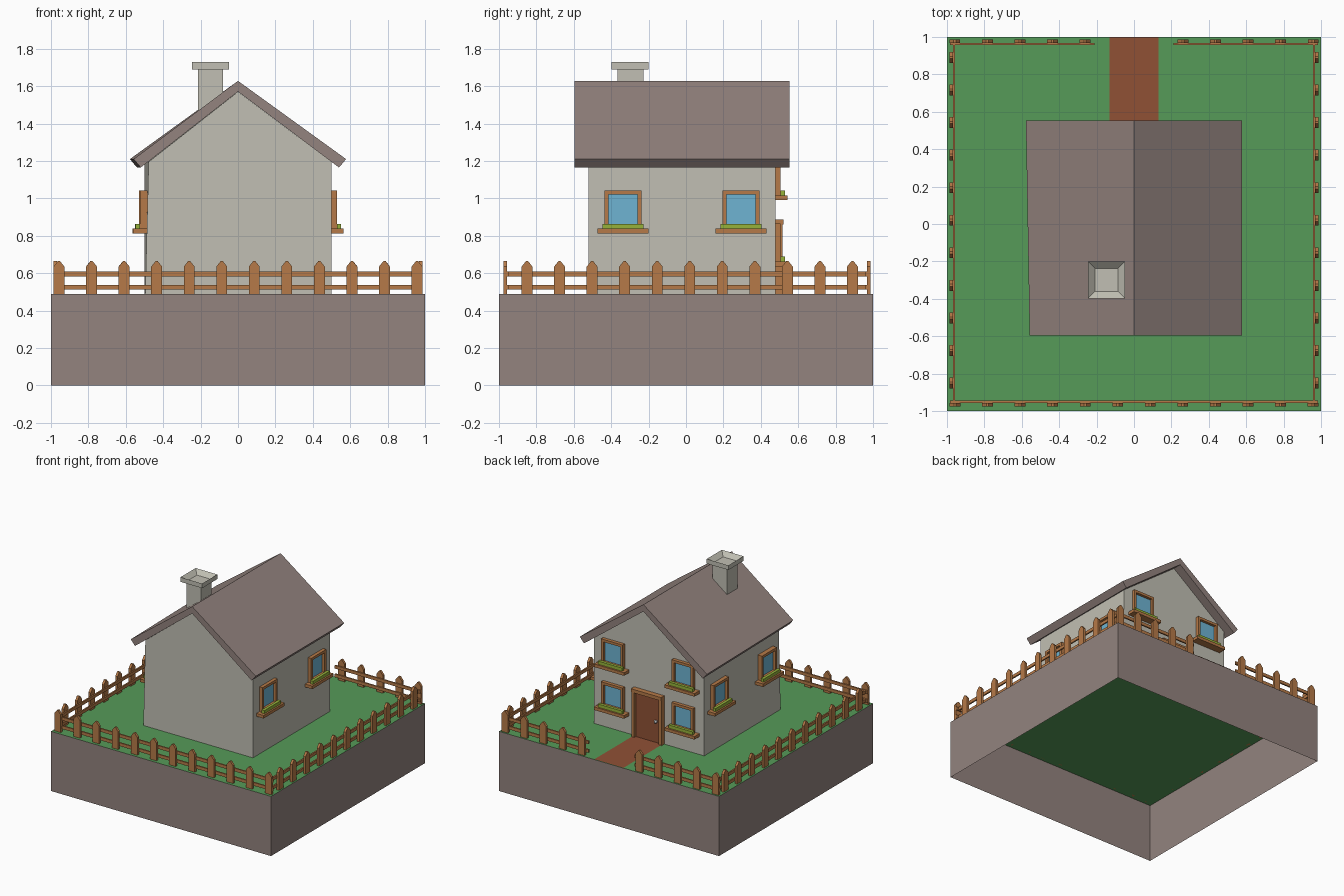
import bpy, bmesh, math
from mathutils import Matrix, Vector

if "Cube" in bpy.data.objects:
    bpy.data.objects.remove(bpy.data.objects["Cube"])


def material(name, r, g, b):
    def lin(c):
        c /= 255
        return c / 12.92 if c <= 0.04045 else ((c + 0.055) / 1.055) ** 2.4
    m = bpy.data.materials.new(name)
    m.diffuse_color = (lin(r), lin(g), lin(b), 1)
    m.use_nodes = True
    m.node_tree.nodes["Principled BSDF"].inputs["Base Color"].default_value = m.diffuse_color
    return m


STONE = material("brown grey", 147, 131, 126)
WALL = material("pale plaster", 193, 191, 179)
GRASS = material("grass green", 86, 155, 88)
WOOD = material("light wood", 182, 122, 72)
BRICK = material("red brown", 144, 81, 53)
GLASS = material("sky blue", 110, 180, 210)
LEAF = material("leaf green", 150, 178, 58)
METAL = material("pale metal", 205, 205, 205)


def finish(bm, name, mat, recalc=True):
    if recalc:
        bmesh.ops.recalc_face_normals(bm, faces=bm.faces)
    me = bpy.data.meshes.new(name)
    bm.to_mesh(me)
    bm.free()
    me.materials.append(mat)
    ob = bpy.data.objects.new(name, me)
    bpy.context.collection.objects.link(ob)
    return ob


def add_box(bm, x0, x1, y0, y1, z0, z1, M=Matrix()):
    T = Matrix.Translation(((x0 + x1) / 2, (y0 + y1) / 2, (z0 + z1) / 2))
    S = Matrix.Diagonal((x1 - x0, y1 - y0, z1 - z0, 1))
    return bmesh.ops.create_cube(bm, size=1, matrix=M @ T @ S)["verts"]


def add_prism(bm, profile, y0, y1, M=Matrix()):
    """Extrude an (x, z) profile along y."""
    a = [bm.verts.new(M @ Vector((x, y0, z))) for x, z in profile]
    b = [bm.verts.new(M @ Vector((x, y1, z))) for x, z in profile]
    bm.faces.new(a)
    bm.faces.new(b[::-1])
    n = len(a)
    for i in range(n):
        j = (i + 1) % n
        bm.faces.new((a[i], b[i], b[j], a[j]))
    return a + b


def boxes(name, mat, items, M=Matrix()):
    bm = bmesh.new()
    for it in items:
        add_box(bm, *it, M)
    return finish(bm, name, mat)


def plane(name, mat, x0, x1, y0, y1, z):
    bm = bmesh.new()
    bm.faces.new([bm.verts.new((x, y, z)) for x, y in
                  ((x0, y0), (x1, y0), (x1, y1), (x0, y1))])
    return finish(bm, name, mat, False)


G = 0.49  # ground level

# plinth: four open walls, with the lawn as its lid
bm = bmesh.new()
add_box(bm, -1, 1, -1, 1, 0, G)
bm.normal_update()
bmesh.ops.delete(bm, geom=[f for f in bm.faces if abs(f.normal.z) > 0.5], context="FACES_ONLY")
finish(bm, "plinth", STONE, False)
plane("lawn", GRASS, -1, 1, -1, 1, G)
plane("path", BRICK, -0.132, 0.132, 0.478, 1, G + 0.003)

# house body with gables; its front left corner leans in a little
bm = bmesh.new()
vs = add_prism(bm, [(-0.5, G), (0.5, G), (0.5, 1.195), (0, 1.57), (-0.5, 1.195)], -0.52, 0.478)
for v in vs:
    if v.co.x < -0.4 and v.co.y < 0:
        v.co.x += 0.022 if v.co.z > 1 else 0.004
bmesh.ops.recalc_face_normals(bm, faces=bm.faces)
bmesh.ops.delete(bm, geom=[f for f in bm.faces if f.normal.z < -0.9], context="FACES_ONLY")
finish(bm, "house_walls", WALL, False)

# roof
bm = bmesh.new()
vs = add_prism(bm, [(0, 1.628), (0.578, 1.21), (0.54, 1.165), (0, 1.571),
                    (-0.54, 1.165), (-0.578, 1.21)], -0.595, 0.553)
for v in vs:
    if v.co.x < -0.4 and v.co.y < 0:
        v.co.x += 0.02
finish(bm, "roof", STONE)

# chimney and hollow cap
boxes("chimney_stack", WALL, [(-0.213, -0.08, -0.365, -0.228, 1.44, 1.69)])
bm = bmesh.new()
add_box(bm, -0.245, -0.048, -0.397, -0.2, 1.69, 1.728)
bm.normal_update()
top = [f for f in bm.faces if f.normal.z > 0.9]
bmesh.ops.inset_region(bm, faces=top, thickness=0.052)
bmesh.ops.translate(bm, verts=top[0].verts, vec=(0, 0, -0.034))
finish(bm, "chimney_cap", WALL)


# windows: local x along the wall, y outward, z up from the sill
def window(name, M):
    boxes(name + "_frame", WOOD, [
        (-0.137, 0.137, -0.01, 0.065, 0, 0.025),
        (-0.098, -0.077, -0.01, 0.028, 0.025, 0.228),
        (0.077, 0.098, -0.01, 0.028, 0.025, 0.228),
        (-0.077, 0.077, -0.01, 0.028, 0.207, 0.228),
        (-0.077, 0.077, -0.01, 0.028, 0.025, 0.046)], M)
    boxes(name + "_glass", GLASS, [(-0.077, 0.077, 0, 0.006, 0.046, 0.207)], M)
    boxes(name + "_plants", LEAF, [(-0.11, 0.11, 0.028, 0.052, 0.025, 0.051)], M)


for s, side in ((1, "right"), (-1, "left")):
    R = Matrix.Rotation(-s * math.pi / 2, 4, "Z")
    for y, pos in ((-0.337, "front"), (0.294, "rear")):
        # the left wall leans in toward the front
        x = -0.495 if s < 0 and y < 0 else s * 0.5
        window(f"{side}_{pos}_window", Matrix.Translation((x, y, 0.813)) @ R)
    for z, pos in ((0.99, "upper"), (0.637, "lower")):
        window(f"back_{side}_{pos}_window", Matrix.Translation((s * 0.32, 0.478, z)))

# door
boxes("door_frame", WOOD, [(-0.137, -0.11, 0.47, 0.515, G, 0.86),
                           (0.11, 0.137, 0.47, 0.515, G, 0.86),
                           (-0.137, 0.137, 0.47, 0.52, 0.86, 0.888)])
boxes("door_panel", BRICK, [(-0.11, 0.11, 0.47, 0.495, G, 0.86)])
bm = bmesh.new()
bmesh.ops.create_uvsphere(bm, u_segments=8, v_segments=6, radius=0.014,
                          matrix=Matrix.Translation((-0.08, 0.508, 0.67)))
finish(bm, "door_knob", METAL)

# fence: rows run along local x, pickets on the outer (+y) side
PICKET = [(-0.029, G), (0.029, G), (0.029, 0.635), (0.006, 0.664), (-0.006, 0.664), (-0.029, 0.635)]
STEP = 0.174


def fence(name, M, pickets, a, b):
    bm = bmesh.new()
    for x in pickets:
        add_prism(bm, PICKET, 0.0, 0.02, M @ Matrix.Translation((x, 0, 0)))
    for z in (0.512, 0.583):
        add_box(bm, a, b, -0.011, 0.001, z, z + 0.026, M)
    finish(bm, name, WOOD)


T, R = Matrix.Translation, Matrix.Rotation
fence("front_fence", T((0, -0.956, 0)) @ R(math.pi, 4, "Z"),
      [-0.957 + STEP * i for i in range(12)], -0.985, 0.985)
half = [0.262 + STEP * i for i in range(5)]
fence("back_fence_right", T((0, 0.967, 0)), half, 0.21, 0.985)
fence("back_fence_left", T((0, 0.967, 0)), [-x for x in half], -0.985, -0.21)
ys = [-0.85 + STEP * i for i in range(11)]
fence("right_fence", T((0.967, 0, 0)) @ R(-math.pi / 2, 4, "Z"), [-y for y in ys], -0.967, 0.956)
fence("left_fence", T((-0.967, 0, 0)) @ R(math.pi / 2, 4, "Z"), ys, -0.956, 0.967)
